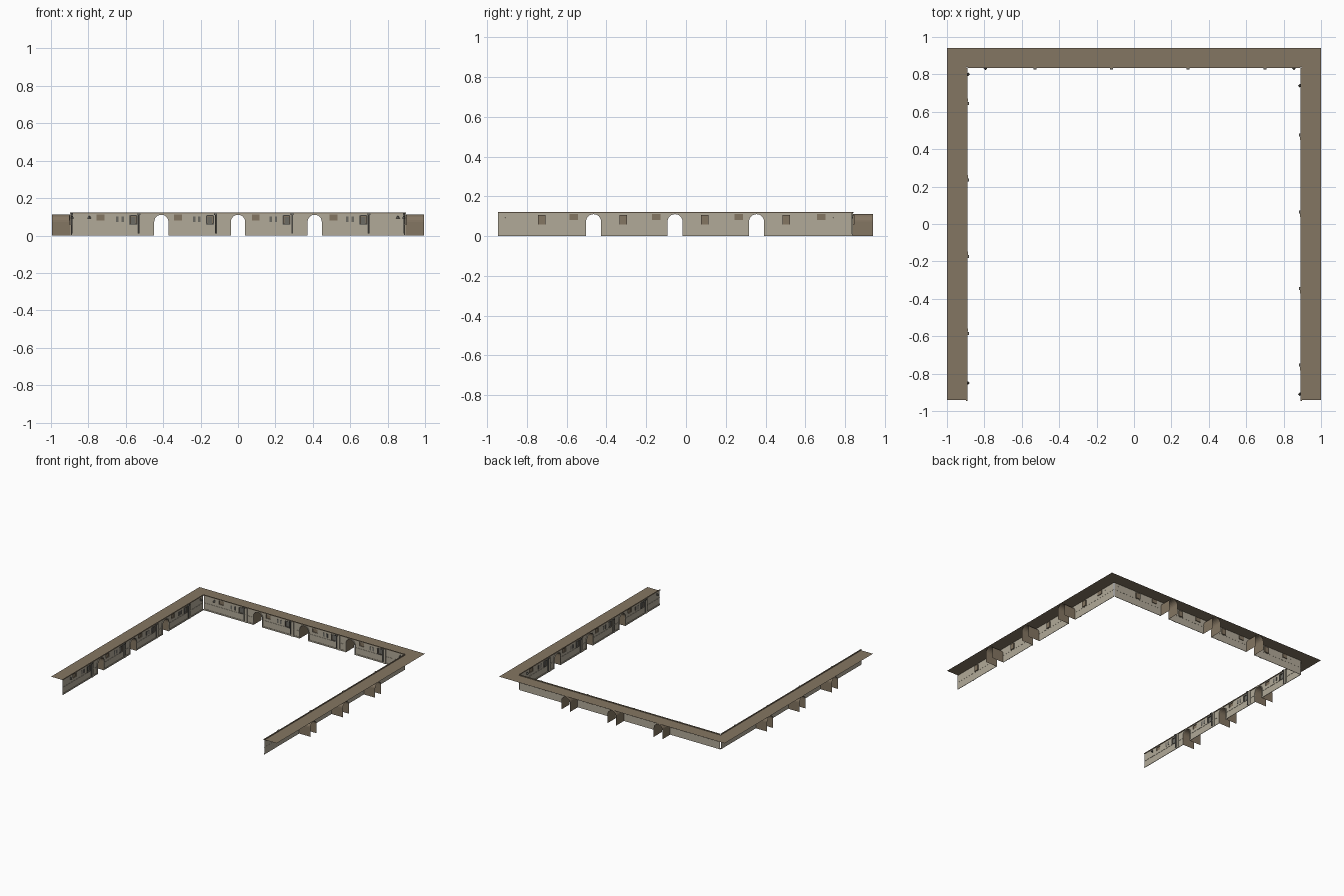
import bpy, bmesh, math
from mathutils import Matrix

if "Cube" in bpy.data.objects:
    bpy.data.objects.remove(bpy.data.objects["Cube"])

CENTRE_Y, DIST = -0.055, 0.895      # the three walls turn about this point
HALF, TOP, ROOF, DEPTH, SILL = 0.89, 0.123, 0.116, 0.1, 0.058
ARCHES = (-0.41, 0.0, 0.41)
AR, SPRING = 0.038, 0.073


def mat(name, rgb):
    m = bpy.data.materials.new(name)
    m.diffuse_color = tuple((c / 255) ** 2.2 for c in rgb) + (1,)
    m.use_nodes = True
    m.node_tree.nodes["Principled BSDF"].inputs["Base Color"].default_value = m.diffuse_color
    return m


STONE = mat("pale_stone", (176, 168, 151))
BROWN = mat("roof_brown", (131, 117, 98))
GREY = mat("mid_grey", (108, 106, 100))


def box(bm, s0, s1, d0, d1, z0, z1):
    m = Matrix.Translation(((s0 + s1) / 2, (d0 + d1) / 2, (z0 + z1) / 2)) @ \
        Matrix.Diagonal((s1 - s0, d1 - d0, z1 - z0, 1))
    bmesh.ops.create_cube(bm, size=1, matrix=m)


def arch_outline(s, r=AR, bottom=0.0, n=12):
    pts = [(s - r, bottom)]
    pts += [(s - r * math.cos(math.pi * i / n), SPRING + r * math.sin(math.pi * i / n)) for i in range(n + 1)]
    return pts + [(s + r, bottom)]


def strip(bm, a, b):
    va, vb = [bm.verts.new(p) for p in a], [bm.verts.new(p) for p in b]
    for i in range(len(a) - 1):
        bm.faces.new((va[i], va[i + 1], vb[i + 1], vb[i]))


def rect(s, w, z0, z1):
    return [(s - w / 2, z0), (s + w / 2, z0), (s + w / 2, z1), (s - w / 2, z1)]


def pocket(bm, s, w, z0, z1, d):
    # open recess behind the wall: four sides and a back plate
    r = rect(s, w, z0, z1)
    r.append(r[0])
    strip(bm, [(x, 0, z) for x, z in r], [(x, d, z) for x, z in r])
    bm.faces.new([bm.verts.new((x, d, z)) for x, z in r[:4]])


def finish(bm, name, material):
    # one copy of the part on each of the three walls
    me = bpy.data.meshes.new(name)
    bm.to_mesh(me)
    bm.free()
    me.materials.append(material)
    for side, ang in (("back", 0), ("right", -90), ("left", 90)):
        ob = bpy.data.objects.new(side + "_" + name, me)
        ob.matrix_world = Matrix.Translation((0, CENTRE_Y, 0)) @ \
            Matrix.Rotation(math.radians(ang), 4, 'Z') @ Matrix.Translation((0, DIST, 0))
        bpy.context.scene.collection.objects.link(ob)


# opening positions along a wall
niches = [(-0.56 + 0.41 * k, 0.038, 0.06, 0.106) for k in range(4)]
shutters = [(-0.735 + 0.415 * k, 0.042, 0.081, 0.111) for k in range(4)]
slits = [(-0.645 + 0.41 * k + o, 0.013, 0.072, 0.102) for k in range(4) for o in (0, 0.028)]

# upper wall sheet with arches and openings cut out
bm = bmesh.new()
outer = [(-HALF, SILL)]
for s in ARCHES:
    outer += arch_outline(s, bottom=SILL)
outer += [(HALF, SILL), (HALF, 0.117), (-HALF, 0.117)]
for loop in [outer] + [rect(*r) for r in niches + shutters]:
    vs = [bm.verts.new((s, 0, z)) for s, z in loop]
    for i in range(len(vs)):
        bm.edges.new((vs[i - 1], vs[i]))
bmesh.ops.triangle_fill(bm, use_beauty=True, edges=bm.edges[:], normal=(0, -1, 0))
for f in bm.faces:
    f.normal_update()
    if f.normal.y > 0:
        f.normal_flip()
finish(bm, "upper_wall", STONE)

# lower wall between the arches, with a thin band where it meets the upper wall
bm, band = bmesh.new(), bmesh.new()
cuts = [-HALF] + [s + o for s in ARCHES for o in (-AR, AR)] + [HALF]
for a, b in zip(cuts[::2], cuts[1::2]):
    strip(bm, [(a, 0, 0), (b, 0, 0)], [(a, 0, SILL), (b, 0, SILL)])
    box(band, a, b, -0.002, 0.001, SILL - 0.002, SILL + 0.001)
    box(band, a, b, -0.004, -0.001, 0, 0.01)
finish(bm, "lower_wall", STONE)
finish(band, "wall_bands", STONE)

# arch passages through to the outer edge
bm = bmesh.new()
for s in ARCHES:
    o = arch_outline(s)
    strip(bm, [(x, -0.003, z) for x, z in o], [(x, DEPTH, z) for x, z in o])
finish(bm, "arch_passage", BROWN)

# raised arch surrounds
bm = bmesh.new()
for s in ARCHES:
    a, b = arch_outline(s), arch_outline(s, AR + 0.006)
    strip(bm, [(x, -0.006, z) for x, z in a], [(x, -0.006, z) for x, z in b])
    strip(bm, [(x, -0.006, z) for x, z in b], [(x, 0, z) for x, z in b])
    strip(bm, [(x, 0, z) for x, z in a], [(x, -0.006, z) for x, z in a])
finish(bm, "arch_surround", STONE)

# recesses for niches and shutters
bm = bmesh.new()
for r in niches:
    pocket(bm, *r, 0.008)
for r in shutters:
    pocket(bm, *r, 0.006)
finish(bm, "recesses", BROWN)

# slit windows and grey niche frames with grilles
bm = bmesh.new()
for s, w, z0, z1 in slits:
    box(bm, s - w / 2, s + w / 2, -0.003, -0.001, z0, z1)
finish(bm, "slit_windows", GREY)
bm = bmesh.new()
for s, w, z0, z1 in niches:
    for x in (s - w / 2, s + w / 2):
        box(bm, x - 0.003, x + 0.003, -0.004, -0.001, z0, z1)
    for z in (z0, z1):
        box(bm, s - w / 2, s + w / 2, -0.004, -0.001, z - 0.003, z + 0.003)
    box(bm, s - 0.012, s + 0.012, 0.001, 0.005, z0 + 0.005, z1 - 0.006)
finish(bm, "niche_frames", GREY)

# pilasters and drain pipes beside them
pil, pipe = bmesh.new(), bmesh.new()
for k in range(4):
    s = -0.512 + 0.41 * k
    box(pil, s - 0.009, s + 0.009, -0.007, -0.001, 0, 0.117)
    bmesh.ops.create_cone(pipe, cap_ends=True, segments=8, radius1=0.004, radius2=0.004, depth=0.108,
                          matrix=Matrix.Translation((s - 0.018, -0.006, 0.066)))
    box(pipe, s - 0.026, s - 0.010, -0.013, -0.001, 0.11, 0.121)
finish(pil, "pilasters", STONE)
finish(pipe, "drain_pipes", GREY)

# small wall lamps near the corners
bm = bmesh.new()
for s in (-0.795, 0.855):
    box(bm, s - 0.004, s + 0.004, -0.005, -0.001, 0.09, 0.105)
    bmesh.ops.create_cone(bm, segments=4, radius1=0.01, radius2=0.003, depth=0.012,
                          cap_ends=True, matrix=Matrix.Translation((s, -0.008, 0.098)))
finish(bm, "wall_lamps", GREY)

# cornice
bm = bmesh.new()
box(bm, -HALF, HALF, -0.005, 0.002, 0.117, TOP)
finish(bm, "cornice", BROWN)

# flat U-shaped roof
bm = bmesh.new()
X, Yb, Yf, xi, yi = 1.0, 0.94, -0.94, DIST, CENTRE_Y + DIST
for pts in (((-X, Yf), (-xi, Yf), (-xi, yi), (-X, Yb)),
            ((-X, Yb), (-xi, yi), (xi, yi), (X, Yb)),
            ((X, Yb), (xi, yi), (xi, Yf), (X, Yf))):
    bm.faces.new([bm.verts.new((x, y, ROOF)) for x, y in pts])
bmesh.ops.remove_doubles(bm, verts=bm.verts, dist=1e-5)
me = bpy.data.meshes.new("roof")
bm.to_mesh(me)
bm.free()
me.materials.append(BROWN)
bpy.context.scene.collection.objects.link(bpy.data.objects.new("roof", me))
